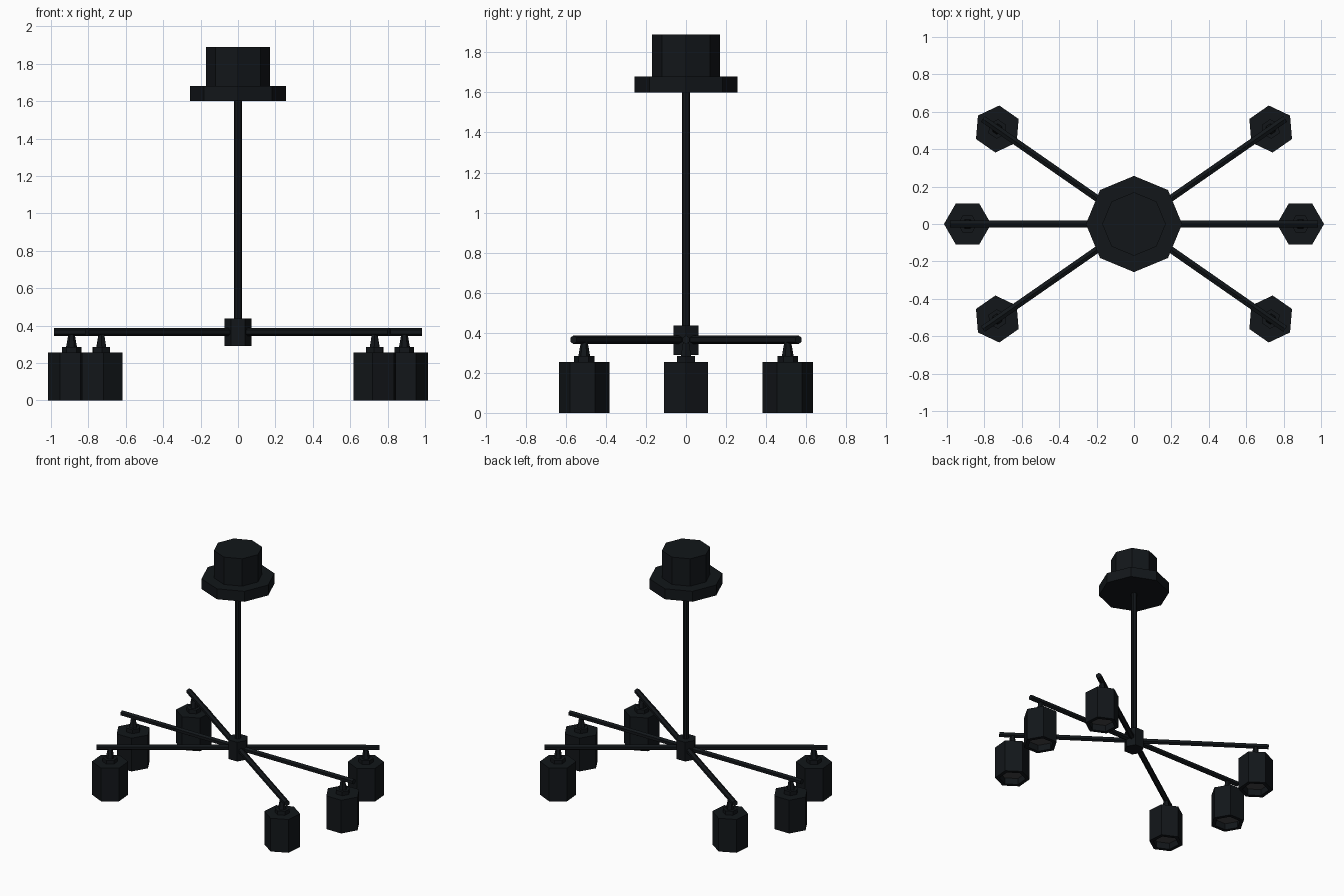
import bpy, bmesh
from math import radians, pi
from mathutils import Matrix

if "Cube" in bpy.data.objects:
    bpy.data.objects.remove(bpy.data.objects["Cube"])

def material(name, rgb):
    m = bpy.data.materials.new(name)
    m.diffuse_color = (*rgb, 1)
    m.use_nodes = True
    m.node_tree.nodes["Principled BSDF"].inputs["Base Color"].default_value = m.diffuse_color
    return m

black = material("matte_black", (0.006, 0.008, 0.010))
lens_grey = material("lens_grey", (0.06, 0.06, 0.065))

def add(name, bm, mats, mat4=Matrix()):
    bm.transform(mat4)
    me = bpy.data.meshes.new(name)
    bmesh.ops.recalc_face_normals(bm, faces=bm.faces)
    bm.to_mesh(me)
    bm.free()
    for m in mats:
        me.materials.append(m)
    ob = bpy.data.objects.new(name, me)
    bpy.context.collection.objects.link(ob)
    return ob

def prism(bm, sides, r0, r1, z0, z1, turn=0.0, xf=Matrix()):
    """Closed prism or cone with a vertex at angle `turn`."""
    m = xf @ Matrix.Translation((0, 0, (z0 + z1) / 2)) @ Matrix.Rotation(turn, 4, 'Z')
    return bmesh.ops.create_cone(bm, cap_ends=True, segments=sides, radius1=r0,
                                 radius2=r1, depth=z1 - z0, matrix=m)["verts"]

def simple(name, sides, r0, r1, z0, z1, turn=0.0, xf=Matrix()):
    bm = bmesh.new()
    prism(bm, sides, r0, r1, z0, z1, turn)
    return add(name, bm, [black], xf)

# Ceiling mount, rod and hub
simple("canopy_flange", 8, 0.257, 0.257, 1.60, 1.68)
simple("canopy_cup", 8, 0.17, 0.17, 1.68, 1.89)
simple("down_rod", 8, 0.021, 0.021, 0.43, 1.61)
simple("hub", 6, 0.073, 0.073, 0.29, 0.437, pi / 2)

# Six arms, each with a stem, collar and open hexagonal shade
REACH = 0.89
for i, deg in enumerate((0, 34.8, 145.2, 180, 214.8, 325.2), 1):
    spin = Matrix.Rotation(radians(deg), 4, 'Z')
    along = spin @ Matrix.Translation((0, 0, 0.365)) @ Matrix.Rotation(pi / 2, 4, 'Y')
    simple(f"arm_{i}", 6, 0.021, 0.021, 0.0, 0.985, pi / 2, along)

    at = spin @ Matrix.Translation((REACH, 0, 0))
    simple(f"stem_{i}", 6, 0.03, 0.017, 0.28, 0.355, pi / 2, at)
    simple(f"collar_{i}", 6, 0.052, 0.052, 0.25, 0.285, pi / 2, at)

    # Shade with a rim around a recessed grey lens
    bm = bmesh.new()
    prism(bm, 6, 0.126, 0.126, 0.0, 0.255, pi / 2)
    base = min(bm.faces, key=lambda f: f.calc_center_median().z)
    bmesh.ops.inset_region(bm, faces=[base], thickness=0.03)
    out = bmesh.ops.extrude_face_region(bm, geom=[base])
    lens = [g for g in out["geom"] if isinstance(g, bmesh.types.BMFace)][0]
    bmesh.ops.translate(bm, verts=list(lens.verts), vec=(0, 0, 0.05))
    if base.is_valid:
        bmesh.ops.delete(bm, geom=[base], context='FACES_ONLY')
    lens.material_index = 1
    add(f"shade_{i}", bm, [black, lens_grey], at)
